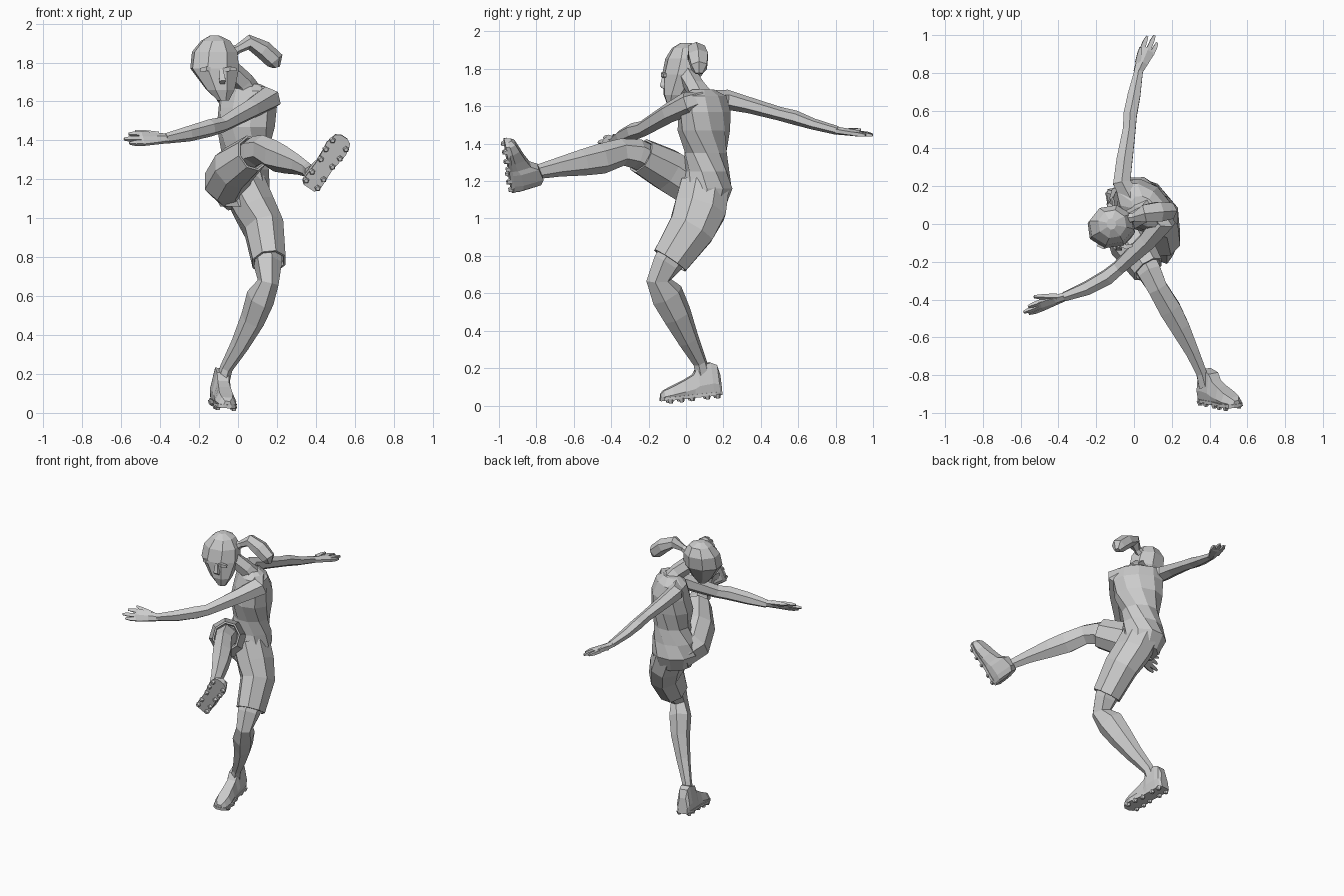
import bpy, bmesh
from math import sin, cos, pi, radians
from mathutils import Vector as V, Matrix


def loft(name, rings):
    """Skin rings of points, cap both ends, flat faces."""
    bm = bmesh.new()
    vs = [[bm.verts.new(p) for p in r] for r in rings]
    n = len(rings[0])
    for a, b in zip(vs, vs[1:]):
        for i in range(n):
            j = (i + 1) % n
            bm.faces.new((a[i], a[j], b[j], b[i]))
    bm.faces.new(vs[0])
    bm.faces.new(vs[-1])
    bmesh.ops.recalc_face_normals(bm, faces=bm.faces)
    me = bpy.data.meshes.new(name)
    bm.to_mesh(me)
    bm.free()
    ob = bpy.data.objects.new(name, me)
    bpy.context.collection.objects.link(ob)
    return ob


def ring(c, u, v, n):
    return [c + u * cos(2 * pi * (i + .5) / n) + v * sin(2 * pi * (i + .5) / n) for i in range(n)]


def limb(name, pts, side, n=6):
    """Tube along (x, y, z, half width along side, half thickness)."""
    cs = [V(p[:3]) for p in pts]
    rings = []
    k = 1 / cos(pi / n) ** .5
    for i, p in enumerate(pts):
        t = (cs[min(i + 1, len(cs) - 1)] - cs[max(i - 1, 0)]).normalized()
        s = V(side)
        s = (s - t * s.dot(t)).normalized()
        rings.append(ring(cs[i], s * p[3] * k, t.cross(s) * p[-1] * k, n))
    return loft(name, rings)


def level(name, rows, n):
    """Stacked level ellipses: x, y, z, half width, half depth, turn."""
    rings = []
    for x, y, z, a, b, deg in rows:
        r = radians(deg)
        rings.append(ring(V((x, y, z)), V((cos(r), sin(r), 0)) * a * 1.02,
                          V((-sin(r), cos(r), 0)) * b * 1.02, n))
    return loft(name, rings)


# Torso, twisted between shoulders and hips
level("torso", [
    (.05, .09, 1.69, .07, .05, -38), (.045, .1, 1.655, .155, .09, -38),
    (.05, .1, 1.57, .165, .12, -38), (.04, .095, 1.47, .155, .13, -32),
    (.035, .105, 1.35, .12, .115, -15), (.02, .11, 1.25, .14, .12, 5),
    (.01, .105, 1.16, .15, .145, 20), (.03, .09, 1.06, .12, .12, 25)], 10)

# Neck, head, nose, ponytail
limb("neck", [(.065, .09, 1.63, .065), (.03, .05, 1.70, .05), (-.06, 0, 1.78, .05)], (0, 1, 0))
level("head", [
    (-.075, -.075, 1.605, .03, .025, 0), (-.09, -.06, 1.66, .075, .06, 5),
    (-.12, -.02, 1.77, .128, .108, 8), (-.12, -.005, 1.855, .118, .105, 10),
    (-.115, 0, 1.912, .075, .075, 10), (-.12, 0, 1.938, .025, .03, 10)], 8)
limb("nose", [(-.085, -.115, 1.765, .01, .012), (-.08, -.125, 1.71, .02, .018),
              (-.08, -.1, 1.69, .012)], (1, 0, 0), 4)
for ex in (-.16, -.04):
    limb("brow", [(ex - .03, -.108, 1.762, .012), (ex, -.122, 1.768, .014),
                  (ex + .03, -.112, 1.764, .01)], (0, 1, 0), 4)
limb("ponytail", [(-.04, .03, 1.85, .03), (0, .035, 1.87, .022), (.055, .055, 1.905, .05, .036),
                  (.13, .065, 1.865, .056, .045), (.19, .07, 1.81, .045, .045),
                  (.2, .07, 1.775, .02, .015)], (0, 1, 0))

# Arms
limb("front_arm", [
    (.11, .08, 1.63, .05, .055), (.155, .01, 1.615, .06, .065), (.07, -.09, 1.565, .05, .05),
    (-.08, -.23, 1.48, .04, .036), (-.14, -.28, 1.465, .044, .04), (-.25, -.34, 1.435, .04, .034),
    (-.37, -.385, 1.41, .026, .024)], (.3, -.5, .8))
limb("back_arm", [
    (-.01, .13, 1.62, .06, .06), (-.065, .22, 1.635, .05, .05), (-.05, .34, 1.605, .045, .04),
    (-.025, .5, 1.56, .036, .034), (-.02, .58, 1.54, .038, .036), (0, .68, 1.505, .036, .028),
    (.025, .81, 1.47, .024, .022)], (1, 0, 0))


def hand(name, wrist, tip, side, thumb_tip):
    """Flat palm, three fingers and a thumb."""
    w, t, s = V(wrist), V(tip), V(side).normalized()
    at = lambda f, o: w.lerp(t, f) + s * o
    limb(name + "_palm", [(*at(-.1, 0), .024, .02), (*at(.2, 0), .034, .018),
                          (*at(.55, 0), .045, .016), (*at(.62, 0), .04, .01)], s)
    for o, reach in ((-.032, .85), (-.004, 1), (.03, .9)):
        limb(name + "_finger", [(*at(.5, o * .9), .015, .012), (*at(reach - .15, o), .013, .011),
                                (*at(reach, o), .007, .006)], s, 4)
    base = at(.15, .02)
    end = V(thumb_tip)
    limb(name + "_thumb", [(*base, .017), (*base.lerp(end, .55), .014), (*end, .007)], s, 4)


hand("front_hand", (-.38, -.39, 1.41), (-.585, -.465, 1.41), (.1, .6, .7), (-.53, -.385, 1.445))
hand("back_hand", (.027, .82, 1.468), (.105, 1.0, 1.445), (-.9, .4, .1), (.035, .935, 1.475))


def shorts_leg(name, pts, side):
    """Shorts leg whose hem turns inward to leave an open rim."""
    a, b = V(pts[-2][:3]), V(pts[-1][:3])
    back = b.lerp(a, .2)
    pts = pts + [(*b, pts[-1][3] * .88, pts[-1][-1] * .88), (*back, pts[-1][3] * .8, pts[-1][-1] * .8)]
    rings = []
    for i, p in enumerate(pts):
        lo, hi = (i - 1, i + 1) if 0 < i < len(pts) - 3 else ((0, 1) if i == 0 else (-4, -3))
        t = (V(pts[hi][:3]) - V(pts[lo][:3])).normalized()
        s = V(side)
        s = (s - t * s.dot(t)).normalized()
        rings.append(ring(V(p[:3]), s * p[3], t.cross(s) * p[-1], 8))
    loft(name, rings)


# Standing leg
shorts_leg("standing_shorts_leg", [
    (.03, .1, 1.17, .12, .14), (.085, .075, 1.05, .115, .15), (.135, .03, .945, .108, .135),
    (.16, -.085, .775, .092, .108)], (1, 0, 0))
limb("standing_leg", [
    (.14, .0, .9, .08), (.155, -.1, .76, .068, .075), (.155, -.145, .67, .05, .065),
    (.115, -.1, .59, .066, .085), (.075, -.045, .48, .056, .075), (.01, .015, .35, .042, .055),
    (-.06, .075, .23, .03, .036), (-.085, .095, .14, .035, .04)], (1, .3, 0))

# Kicking leg
shorts_leg("kicking_shorts_leg", [
    (-.01, .1, 1.15, .12, .12), (-.06, .01, 1.19, .12, .12), (-.02, -.1, 1.26, .115, .12),
    (.075, -.24, 1.335, .09, .1)], (1, 0, 0))
limb("kicking_leg", [
    (.03, -.15, 1.29, .07), (.085, -.26, 1.345, .066, .075), (.125, -.34, 1.355, .056, .068),
    (.19, -.45, 1.32, .062, .076), (.245, -.55, 1.3, .054, .066), (.31, -.68, 1.275, .038, .048),
    (.358, -.79, 1.25, .03, .036), (.375, -.86, 1.235, .034, .036)], (1, .4, 0))


def boot(name, heel, toe, up):
    """Football boot with studs; local y runs to the toe, z to the ankle."""
    o, f = V(heel), V(toe) - V(heel)
    length = f.length
    f.normalize()
    u = V(up)
    u = (u - f * u.dot(f)).normalized()
    s = f.cross(u)
    frame = Matrix((s, f, u)).transposed()
    P = lambda x, y, z: o + frame @ V((x, y * length, z))
    section = ((-.85, 0), (-1, .35), (-.62, 1), (.62, 1), (1, .35), (.85, 0))
    rows = [(0, .035, .10), (.04, .046, .155), (.14, .05, .172), (.36, .05, .155), (.44, .046, .115),
            (.6, .05, .09), (.8, .056, .065), (.94, .045, .048), (1.0, .02, .03)]
    loft(name, [[P(x * w, y, z * h) for x, z in section] for y, w, h in rows])
    # Sole plate
    loft(name + "_sole", [[P(x * w, y, z) for x, z in ((-1, -.006), (1, -.006), (1, .012), (-1, .012))]
                          for y, w in ((.0, .034), (.12, .05), (.45, .046), (.78, .06), (.96, .046), (1.01, .02))])
    # Studs
    for y, w in ((.08, .036), (.25, .036), (.5, .036), (.68, .044), (.86, .042)):
        for k in (-1, 1):
            limb(name + "_stud", [(*P(k * w, y, 0), .017), (*P(k * w, y, -.022), .01)], f, 5)


boot("standing_boot", (-.105, .19, .065), (-.055, -.135, .03), (.05, 0, 1))
boot("kicking_boot", (.365, -.93, 1.155), (.545, -.965, 1.415), (-.12, 1, .1))
